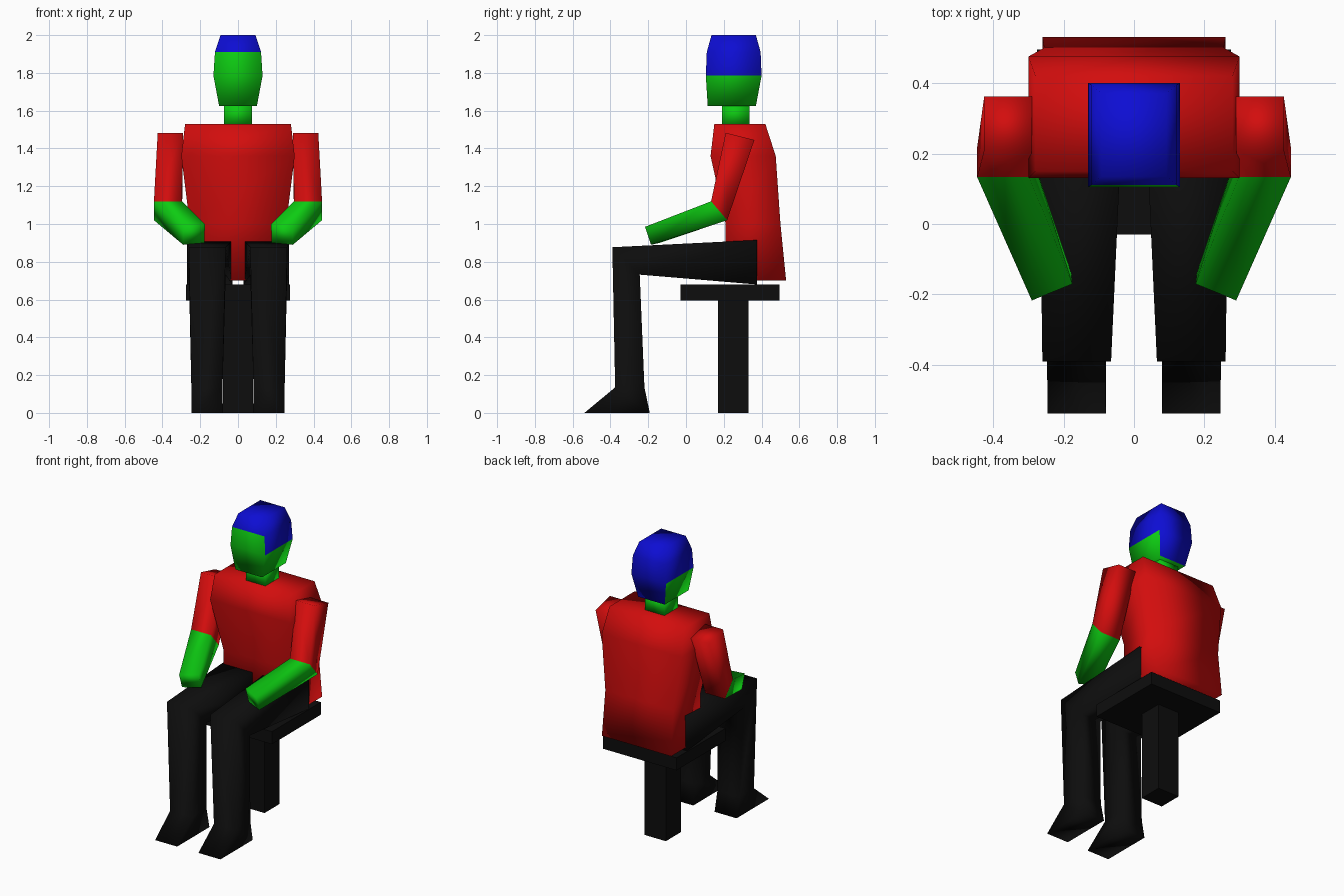
import bpy
import bmesh
from mathutils import Vector

cube = bpy.data.objects.get("Cube")
if cube:
    bpy.data.objects.remove(cube)


def material(name, colour):
    mat = bpy.data.materials.new(name)
    mat.use_nodes = True
    mat.diffuse_color = (*colour, 1)
    mat.node_tree.nodes["Principled BSDF"].inputs["Base Color"].default_value = (*colour, 1)
    return mat


RED = material("red shirt", (0.65, 0.004, 0.004))
GREEN = material("green skin", (0.004, 0.6, 0.006))
BLUE = material("blue hair", (0.004, 0.004, 0.65))
BLACK = material("black", (0.004, 0.004, 0.004))


def loft(name, rings, mats, rule=None, smooth=True):
    """Skin four-cornered rings into a closed solid; rule picks a face's material."""
    bm = bmesh.new()
    loops = [[bm.verts.new(p) for p in ring] for ring in rings]
    for a, b in zip(loops, loops[1:]):
        for i in range(4):
            j = (i + 1) % 4
            bm.faces.new((a[i], a[j], b[j], b[i]))
    bm.faces.new(loops[0][::-1])
    bm.faces.new(loops[-1])
    bmesh.ops.recalc_face_normals(bm, faces=bm.faces)
    bm.normal_update()
    for face in bm.faces:
        face.smooth = smooth
        if rule:
            face.material_index = rule(face.calc_center_median(), face.normal)
    mesh = bpy.data.meshes.new(name)
    bm.to_mesh(mesh)
    bm.free()
    for mat in mats:
        mesh.materials.append(mat)
    obj = bpy.data.objects.new(name, mesh)
    bpy.context.collection.objects.link(obj)
    return obj


def level(z, half_width, front, back):
    """Horizontal rectangle centred on x = 0."""
    w = half_width
    return [(-w, front, z), (w, front, z), (w, back, z), (-w, back, z)]


def across(inner, outer, a, b):
    """Rectangle spanning x from inner to outer between two (y, z) points."""
    return [(inner, *a), (outer, *a), (outer, *b), (inner, *b)]


def mirrored(ring, side):
    return [(x * side, y, z) for x, y, z in ring]


# Stool
loft("stool_post", [level(0, .08, .17, .33), level(.6, .08, .17, .33)], [BLACK], smooth=False)
loft("stool_seat", [level(.595, .275, -.03, .495), level(.68, .275, -.03, .495)], [BLACK], smooth=False)

# Torso
loft("torso", [level(.70, .26, .21, .53), level(1.0, .255, .21, .50),
               level(1.36, .30, .13, .475), level(1.53, .28, .15, .42)], [RED])

# Neck and head, hair on the top, upper sides and whole back
loft("neck", [level(1.52, .073, .19, .335), level(1.64, .073, .19, .335)], [GREEN])


def hair_rule(centre, normal):
    back = normal.y > .7
    side = abs(normal.x) > .7 and centre.z > 1.785
    return int(back or side or centre.z > 1.92)


loft("head", [level(1.625, .10, .115, .37), level(1.785, .13, .105, .40),
              level(1.91, .122, .11, .395), level(2.0, .092, .135, .37)],
     [GREEN, BLUE], hair_rule)

# Arms and legs
shoulder = across(.29, .425, (.21, 1.483), (.362, 1.445))
elbow = across(.297, .445, (.133, 1.12), (.218, 1.02))
hand = [(.175, -.17, 1.0), (.29, -.217, .985), (.29, -.185, .89), (.178, -.14, .90)]
hip = across(.03, .27, (.375, .915), (.375, .68))
knee = across(.065, .26, (-.39, .877), (-.245, .732))
ankle = across(.082, .247, (-.375, .135), (-.22, .135))
sole = across(.08, .245, (-.538, 0), (-.192, 0))

for label, side in (("left", 1), ("right", -1)):
    loft(label + "_arm", [mirrored(r, side) for r in (shoulder, elbow, hand)], [RED, GREEN],
         lambda c, n: int(c.y < .13 and c.z < 1.15))
    loft(label + "_leg", [mirrored(r, side) for r in (hip, knee, ankle, sole)], [BLACK])
